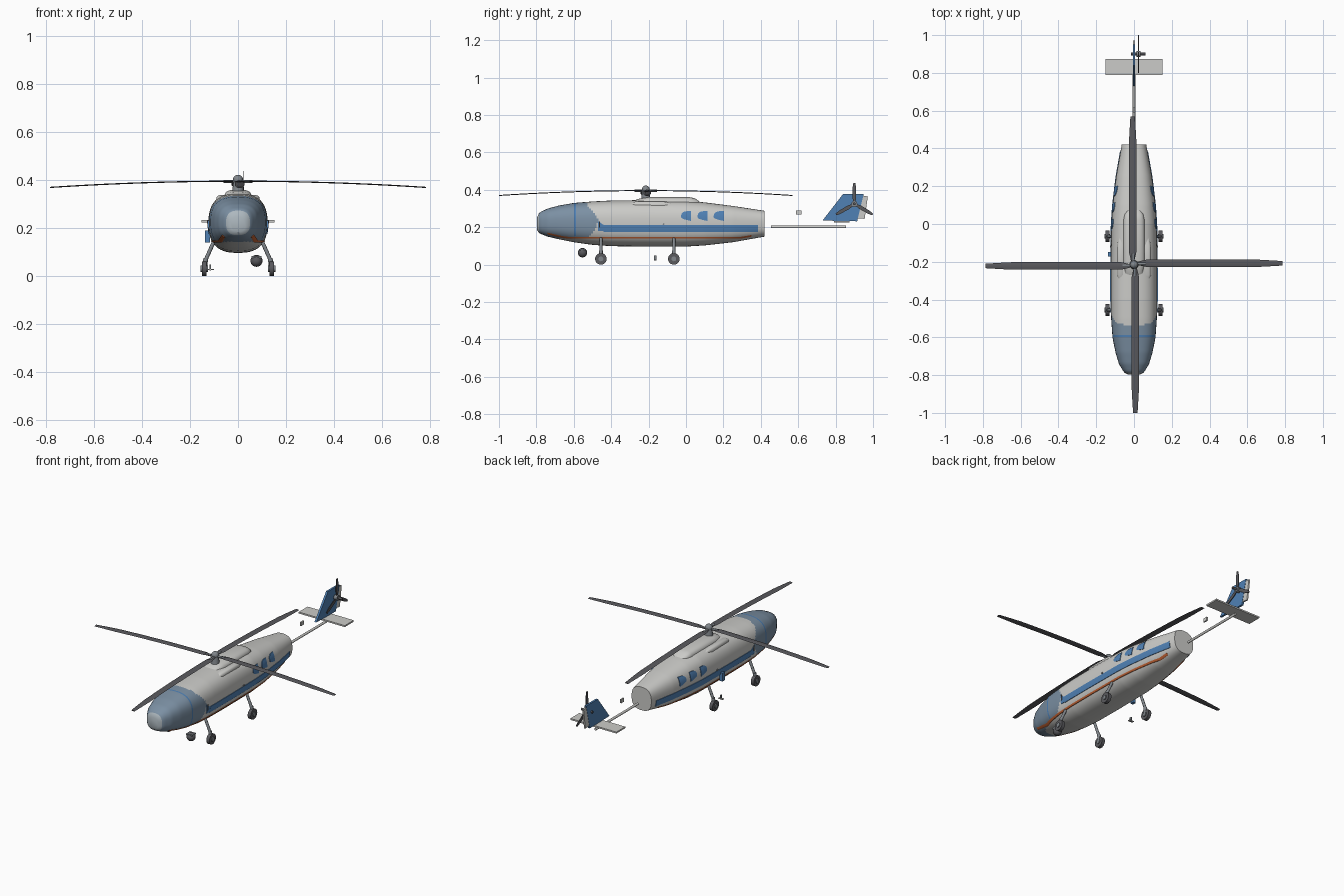
import bpy, bmesh, math
from mathutils import Vector, Matrix

cube = bpy.data.objects.get("Cube")
if cube:
    bpy.data.objects.remove(cube)


def material(name, r, g, b):
    m = bpy.data.materials.new(name)
    m.use_nodes = True
    m.diffuse_color = (r, g, b, 1)
    m.node_tree.nodes["Principled BSDF"].inputs["Base Color"].default_value = (r, g, b, 1)
    return m


GREY = material("body grey", .6, .6, .58)
GLASS = material("canopy slate", .2, .28, .37)
BLUE = material("trim blue", .08, .22, .46)
ORANGE = material("trim orange", .6, .14, .04)
DARK = material("blade dark grey", .1, .1, .11)
METAL = material("gear metal", .22, .24, .26)
PALE = material("nose pale", .42, .48, .52)


def finish(name, bm, *mats):
    bmesh.ops.recalc_face_normals(bm, faces=bm.faces)
    mesh = bpy.data.meshes.new(name)
    bm.to_mesh(mesh)
    bm.free()
    ob = bpy.data.objects.new(name, mesh)
    bpy.context.collection.objects.link(ob)
    for m in mats:
        mesh.materials.append(m)
    bpy.ops.object.select_all(action='DESELECT')
    ob.select_set(True)
    bpy.context.view_layer.objects.active = ob
    bpy.ops.object.shade_smooth_by_angle(angle=math.radians(35))
    return ob


def loft(rings):
    bm = bmesh.new()
    rows = [[bm.verts.new(p) for p in ring] for ring in rings]
    n = len(rows[0])
    for a, b in zip(rows, rows[1:]):
        for i in range(n):
            bm.faces.new((a[i], a[(i + 1) % n], b[(i + 1) % n], b[i]))
    bm.faces.new(rows[0])
    bm.faces.new(rows[-1][::-1])
    return bm


def box(name, centre, size, mat):
    bm = bmesh.new()
    bmesh.ops.create_cube(bm, size=1, matrix=Matrix.Translation(centre) @ Matrix.Diagonal((*size, 1)))
    return finish(name, bm, mat)


def rod(name, a, b, r1, mat, r2=None, sides=16):
    a, b = Vector(a), Vector(b)
    d = b - a
    bm = bmesh.new()
    spin = d.to_track_quat('Z', 'Y').to_matrix().to_4x4()
    bmesh.ops.create_cone(bm, cap_ends=True, segments=sides, radius1=r1, radius2=r1 if r2 is None else r2,
                          depth=d.length, matrix=Matrix.Translation((a + b) / 2) @ spin)
    return finish(name, bm, mat)


def ball(name, centre, r, mat):
    bm = bmesh.new()
    bmesh.ops.create_uvsphere(bm, u_segments=20, v_segments=12, radius=r, matrix=Matrix.Translation(centre))
    return finish(name, bm, mat)


def oval(y, w, h, zc, power, xc=0, n=48):
    pts = []
    for i in range(n):
        c, s = math.cos(math.tau * i / n), math.sin(math.tau * i / n)
        pts.append((xc + math.copysign(abs(c) ** (2 / power), c) * w, y,
                    zc + math.copysign(abs(s) ** (2 / power), s) * h))
    return pts


# Fuselage stations: y, half width, bottom, top
STATIONS = [(-.797, .03, .185, .25), (-.785, .054, .168, .278), (-.74, .08, .15, .3), (-.68, .098, .136, .316),
            (-.6, .114, .12, .33), (-.5, .121, .106, .338), (-.4, .123, .099, .343), (-.25, .123, .097, .345),
            (0, .12, .097, .342), (.1, .113, .103, .333), (.25, .095, .12, .314), (.42, .065, .15, .288)]
POWER = 2.6


def station(y):
    for a, b in zip(STATIONS, STATIONS[1:]):
        if y <= b[0]:
            t = max(0, (y - a[0]) / (b[0] - a[0]))
            return [p + (q - p) * t for p, q in zip(a[1:], b[1:])]
    return STATIONS[-1][1:]


def hull_x(y, z):
    w, lo, hi = station(y)
    t = min(1, abs(z - (lo + hi) / 2) / ((hi - lo) / 2))
    return w * (1 - t ** POWER) ** (1 / POWER)


# Fuselage with glazed nose and a thin blue hoop
rings = []
for i in range(123):
    y = -.797 + 1.217 * i / 122
    w, lo, hi = station(y)
    rings.append(oval(y, w, (hi - lo) / 2, (lo + hi) / 2, POWER))
fuselage = finish("fuselage", loft(rings), GREY, GLASS, BLUE, PALE)
for f in fuselage.data.polygons:
    x, y, z = f.center
    if y < -.79:
        f.material_index = 3
    elif z > .15 and abs(y + .588) < .005:
        f.material_index = 2
    elif z > .143 and y < -.46 - .75 * abs(z - .23):
        f.material_index = 1


# Painted plates that hug the hull on both sides
def patch(name, y0, y1, low, high, mat, cols=12, rows=4):
    for side, word in ((1, "left"), (-1, "right")):
        bm = bmesh.new()
        grid = []
        for i in range(cols + 1):
            t = i / cols
            y = y0 + (y1 - y0) * t
            line = []
            for j in range(rows + 1):
                z = low(t, y) + (high(t, y) - low(t, y)) * j / rows
                line.append(bm.verts.new((side * (hull_x(y, z) + .003), y, z)))
            grid.append(line)
        for a, b in zip(grid, grid[1:]):
            for j in range(rows):
                bm.faces.new((a[j], a[j + 1], b[j + 1], b[j]))
        bmesh.ops.recalc_face_normals(bm, faces=bm.faces)
        out = sum(f.normal.x for f in bm.faces) * side
        geom = bmesh.ops.extrude_face_region(bm, geom=bm.faces[:])["geom"]
        shift = -.004 * side
        bmesh.ops.translate(bm, verts=[v for v in geom if isinstance(v, bmesh.types.BMVert)], vec=(shift, 0, 0))
        finish(name + "_" + word, bm, mat)


def seam(t, y):
    return max(.14, station(y)[1] + .012)


patch("blue_stripe", -.44, .385, lambda t, y: .176, lambda t, y: .212, BLUE, 50)
patch("blue_stripe_front", -.47, -.44, lambda t, y: .18, lambda t, y: .232 - .02 * t, BLUE, 4)
patch("orange_stripe", -.74, .35, seam, lambda t, y: seam(t, y) + .009, ORANGE, 60)
for k, y in enumerate((0, .088, .175)):
    patch(f"window_{k + 1}", y - .027, y + .027, lambda t, y: .254 - .02 * math.sqrt(t),
          lambda t, y: .262 + .024 * math.sqrt(max(0, 1 - (1 - min(1, t * 1.6)) ** 2)), BLUE)

# Engine cowl and side intakes
cowl = [(-.29, .03, .012), (-.26, .05, .03), (-.2, .058, .04), (.02, .056, .04), (.05, .05, .033), (.075, .035, .014)]
finish("engine_cowl", loft([oval(y, w, h, .321, 3) for y, w, h in cowl]), GREY)
pod = [(-.3, .012, .01), (-.27, .023, .024), (-.12, .023, .024), (-.06, .01, .01)]
for side, word in ((1, "left"), (-1, "right")):
    finish("intake_" + word, loft([oval(y, w, h, .314, 3, side * .068, 24) for y, w, h in pod]), GREY)

# Main rotor
HUB = Vector((0, -.215, 0))
rod("rotor_mast", HUB + Vector((0, 0, .34)), HUB + Vector((0, 0, .4)), .026, METAL, .018)
ball("rotor_head", HUB + Vector((0, 0, .402)), .021, METAL)
for k in range(4):
    turn = Matrix.Translation(HUB) @ Matrix.Rotation(k * math.pi / 2, 4, 'Z')
    rings = []
    for i in range(17):
        r = .02 + .765 * i / 16
        half = .009 if r < .05 else .02 if r < .65 else .02 - .008 * (r - .65) / .135
        z = .396 - .026 * (r / .785) ** 2
        rings.append([turn @ Vector((r, .007 + dy * half, z + dz * .0025))
                      for dy, dz in ((-1, 0), (-.5, 1), (.4, 1), (1, 0), (.4, -1), (-.5, -1))])
    finish(f"main_blade_{k + 1}", loft(rings), DARK)
    rod(f"blade_grip_{k + 1}", turn @ Vector((0, .004, .395)), turn @ Vector((.06, .005, .395)), .007, METAL)

# Tail boom, fin, rudder, stabiliser
rod("tail_boom", (0, .455, .202), (0, .855, .202), .007, GREY)
box("tail_tag", (0, .603, .278), (.008, .028, .022), GREY)
box("stabiliser", (0, .832, .229), (.304, .084, .009), GREY)


def plate(name, outline, thick, mat):
    finish(name, loft([[(s * thick / 2, y, z) for y, z in outline] for s in (-1, 1)]), mat)


plate("tail_fin", [(.73, .236), (.915, .232), (.95, .378), (.84, .378)], .012, BLUE)
plate("rudder", [(.9, .25), (.955, .245), (.972, .365), (.93, .37)], .009, GREY)

# Tail rotor
rod("tail_rotor_shaft", (-.015, .9, .325), (.06, .9, .325), .007, DARK)
rod("tail_rotor_hub", (.012, .9, .325), (.034, .9, .325), .016, METAL)
for k in range(3):
    turn = Matrix.Translation((.024, .9, .325)) @ Matrix.Rotation(k * math.tau / 3, 4, 'X')
    rings = [[turn @ Vector((x, s * half, z)) for x, s in ((-.002, -1), (.002, -1), (.002, 1), (-.002, 1))]
             for z, half in ((.008, .005), (.035, .01), (.09, .009), (.113, .005))]
    finish(f"tail_blade_{k + 1}", loft(rings), DARK)

# Landing gear
for y, end in ((-.455, "front"), (-.065, "rear")):
    for side, word in ((1, "left"), (-1, "right")):
        tag = f"{end}_{word}"
        rod("strut_" + tag, (side * .098, y, .15), (side * .136, y, .065), .008, METAL)
        rod("fork_" + tag, (side * .134, y, .075), (side * .14, y, .03), .01, METAL)
        rod("wheel_" + tag, (side * .131, y, .031), (side * .151, y, .031), .031, DARK, sides=24)
        rod("wheel_cap_" + tag, (side * .126, y, .031), (side * .156, y, .031), .013, METAL)

# Sensor ball, step, side box and probes
ball("sensor_ball", (.077, -.553, .064), .025, DARK)
box("sensor_cap", (.077, -.553, .08), (.04, .036, .008), METAL)
box("side_box", (-.127, -.16, .165), (.02, .022, .05), BLUE)
box("step_post", (-.116, -.165, .036), (.006, .012, .026), METAL)
box("step_tread", (-.116, -.165, .027), (.03, .014, .004), GREY)
for side, word in ((1, "left"), (-1, "right")):
    rod("probe_" + word, (side * .124, -.462, .2), (side * .126, -.462, .232), .003, DARK, sides=8)
    rod("door_handle_" + word, (side * .12, -.12, .217), (side * .127, -.12, .217), .005, METAL, sides=8)
